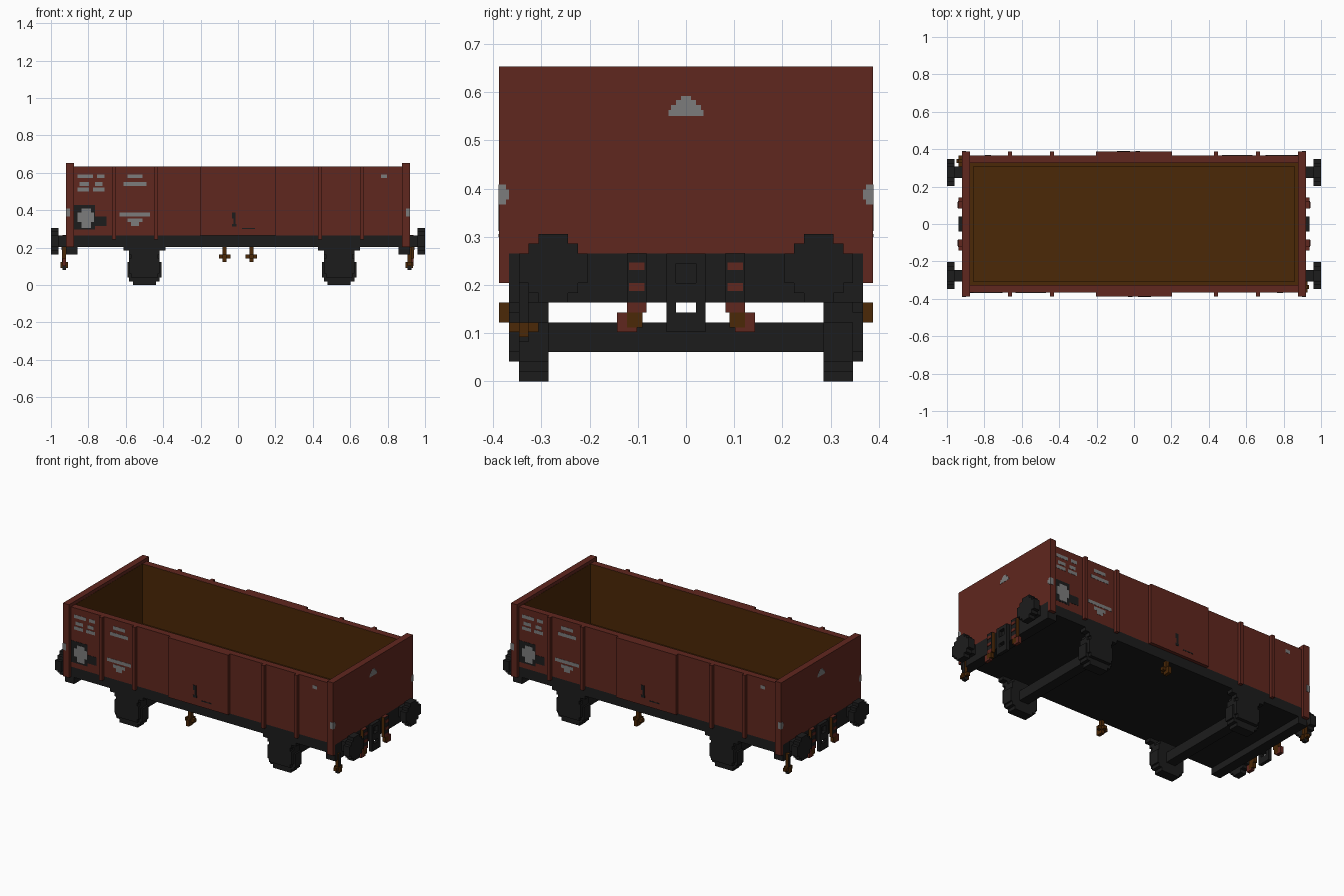
import bpy
import bmesh
from mathutils import Matrix, Vector

UNIT = 2 / 98          # one block of the grid
THIN = 0.06            # thickness of painted plates, in blocks

old = bpy.data.objects.get("Cube")
if old:
    bpy.data.objects.remove(old, do_unlink=True)


def material(name, r, g, b):
    m = bpy.data.materials.new(name)
    m.use_nodes = True
    m.diffuse_color = (r, g, b, 1)
    bsdf = m.node_tree.nodes["Principled BSDF"]
    bsdf.inputs["Base Color"].default_value = (r, g, b, 1)
    bsdf.inputs["Roughness"].default_value = 0.9
    return m


RUST = material("rust red", 0.117, 0.02, 0.013)
BROWN = material("timber brown", 0.07, 0.021, 0.002)
DARK = material("dark iron", 0.0115, 0.0115, 0.0115)
GREY = material("marking grey", 0.2, 0.2, 0.2)


def part(name, mat, boxes, turned=True, mirrored=False):
    """Boxes (x0, x1, y0, y1, z0, z1) in blocks; optionally mirrored in y and
    repeated after a half turn about z."""
    bm = bmesh.new()
    for x0, x1, y0, y1, z0, z1 in boxes:
        size = Vector((x1 - x0, y1 - y0, z1 - z0))
        mid = Vector((x0 + x1, y0 + y1, z0 + z1)) / 2
        for flip in ((1, -1) if mirrored else (1,)):
            for turn in ((1, -1) if turned else (1,)):
                at = Vector((mid.x * turn, mid.y * turn * flip, mid.z))
                mat4 = Matrix.Translation(at * UNIT) @ Matrix.Diagonal((*(size * UNIT), 1))
                bmesh.ops.create_cube(bm, size=1, matrix=mat4)
    mesh = bpy.data.meshes.new(name)
    bm.to_mesh(mesh)
    bm.free()
    mesh.materials.append(mat)
    obj = bpy.data.objects.new(name, mesh)
    bpy.context.collection.objects.link(obj)


def paint(name, mat, rects, layer=1, y=-18):
    """Plates on the long side: (x0, x1, z0, z1)."""
    part(name, mat, [(x0, x1, y - THIN * layer, y, z0, z1) for x0, x1, z0, z1 in rects])


# Body
part("side_wall", RUST, [(-43, 43, -18, -16, 13, 31)])
part("side_door", RUST, [(-10, 10, -19, -18, 13, 31)])
part("side_post", RUST, [(x, x + 1, -19, -18, 12, 31) for x in (-33, -22, 21, 32)])
part("end_wall", RUST, [(43, 45, -18, 18, 13, 32)])
part("corner_post", RUST, [(43, 45, 18, 19, 10, 32)], mirrored=True)
part("inner_lining", BROWN, [(-43, 43, -16, -16 + THIN, 13, 31 - THIN),
                             (43 - THIN, 43, -16, 16, 13, 31)])
part("floor_edge", BROWN, [(-43, 43, -16, -15, 12, 13), (42, 43, -15, 15, 12, 13)])
part("floor", BROWN, [(-42, 42, -15, 15, 11, 12)], turned=False)
part("underframe", DARK, [(-43, 43, -18, 18, 10, 11)], turned=False)
part("sill", DARK, [(-43, 43, -18, -16, 11, 13)])
part("buffer_beam", DARK, [(42, 45, -18, 18, 8, 12), (43, 45, -18, 18, 12, 13)])

# Buffers: round heads built from stacked rows
rows = [(3.5, 1.5), (2.5, 2.5), (1.5, 3.5)]
part("buffer_head", DARK, [(47, 49, 13.5 - w, 13.5 + w, 11.5 - h, 11.5 + h) for h, w in rows],
     mirrored=True)
part("buffer_neck", DARK, [(45, 47, 12, 15, 10, 13)], mirrored=True)

# Coupling hook and hoses on each end
part("coupling_hook", DARK, [(45, 46, -2, 2, 12, 13), (45, 46, -2, 2, 8, 10), (45, 46, 1, 2, 5, 12),
                             (45, 46, -2, -1, 5, 12), (45, 46, -1, 1, 5, 7)])
part("hose", BROWN, [(45, 46, 4, 6, 7, 13), (45, 46, 4.4, 6, 5.5, 7)], mirrored=True)
part("hose_plate", DARK, [(46, 46 + THIN, 4, 6, 8, 13)], mirrored=True)
part("hose_clamp", RUST, [(46, 46.2, 4.2, 5.8, 11.3, 12.1), (46, 46.2, 4.2, 5.8, 9.2, 10),
                          (46, 46 + THIN, 4, 6, 7, 8), (45, 46, 4, 6, 13, 13 + THIN)],
     mirrored=True)
part("hose_end", RUST, [(45, 46, 6, 7, 5, 7), (45, 46, 5, 6, 5, 5.5)], mirrored=True)

# Wheelsets: wheel, axle box and leaf spring, each side
for label, x in (("right", -24.5), ("left", 26.5)):
    def about(*blocks):
        return [(x - w, x + w, y0, y1, z0, z1) for w, y0, y1, z0, z1 in blocks]
    part(label + "_wheel", DARK, about((3, 14, 17, 0, 9), (4, 14, 17, 1, 8), (4.5, 14, 17, 2, 6)),
         turned=False, mirrored=True)
    part(label + "_axle_box", DARK, about((3.5, 14, 18, 2, 9), (4, 17, 18, 3, 7)),
         turned=False, mirrored=True)
    part(label + "_leaf_spring", DARK, about((5.5, 16, 18, 9, 10), (4, 16, 18, 8, 9)),
         turned=False, mirrored=True)
    part(label + "_axle", DARK, about((1.5, -14, 14, 3, 6)), turned=False)

# Brake handles under the sides
part("brake_handle", BROWN, [(-4, -3, -18, -17, 6, 10), (-5, -2, -18, -17, 7, 8),
                             (-4, -3, -19, -16, 7, 8), (-4, -3, -19, -18, 6, 7)])

# Valve handles under two opposite corners
for label, x, y, out in (("left", 44.9, -16.5, 1), ("right", -45.5, 16.5, -1)):
    face = x + out * 0.5
    part(label + "_valve_stem", BROWN, [(x - 0.5, x + 0.5, y - 0.5, y + 0.5, 5, 10)], turned=False)
    part(label + "_valve_plate", DARK, [(face, face + out * THIN, y - 0.5, y + 0.5, 6, 10),
                                        (x - 0.5, x + 0.5, y - 0.5, y + 0.5, 4, 5)], turned=False)
    part(label + "_valve_handle", BROWN, [(x - 0.5, x + 0.5, y - 1.5, y + 1.5, 5, 6),
                                          (x - 1, x + 1, y - 0.5, y + 0.5, 4.5, 6)], turned=False)

# Painted markings on the sides
paint("dark_panel", DARK, [(-43, -37.5, 14.5, 21), (-37.5, -34.5, 15.5, 18)])
paint("panel_emblem", GREY, [(-41, -38.5, 15, 20), (-42, -37.7, 16.5, 19)], layer=2)
paint("number_rows", GREY, [(-42, -38, 28, 29), (-37, -35, 28, 29), (-41.5, -39, 26, 27),
                            (-42, -39, 24.5, 25.5), (-37.5, -35.5, 26, 27), (-38, -35, 24.5, 25.5)])
paint("load_rows", GREY, [(-29, -25, 28, 29), (-30, -24, 26, 27), (-31, -23, 18, 19),
                          (-29, -25, 16.5, 17.5), (-28, -26, 15.5, 16.5)])
paint("corner_mark", GREY, [(37.5, 39, 28, 29)])
paint("door_latch", DARK, [(-1.2, -0.6, 15.5, 19), (-1.6, -0.6, 17.5, 19), (-1.6, -0.4, 15.3, 16),
                           (1, 4.5, 14.7, 15)], y=-19)

# Grey marks on the ends and corner posts
part("end_mark", GREY, [(45, 45 + THIN, -w, w, 27, 27 + h)
                        for w, h in ((1.8, 0.6), (1.5, 1.1), (1, 1.6), (0.5, 2))])
part("post_mark", GREY, [(44, 45 + THIN, 18.3, 19 + THIN, 18, 20),
                         (45, 45 + THIN, 18, 18.3, 18.5, 19.5)], mirrored=True)
